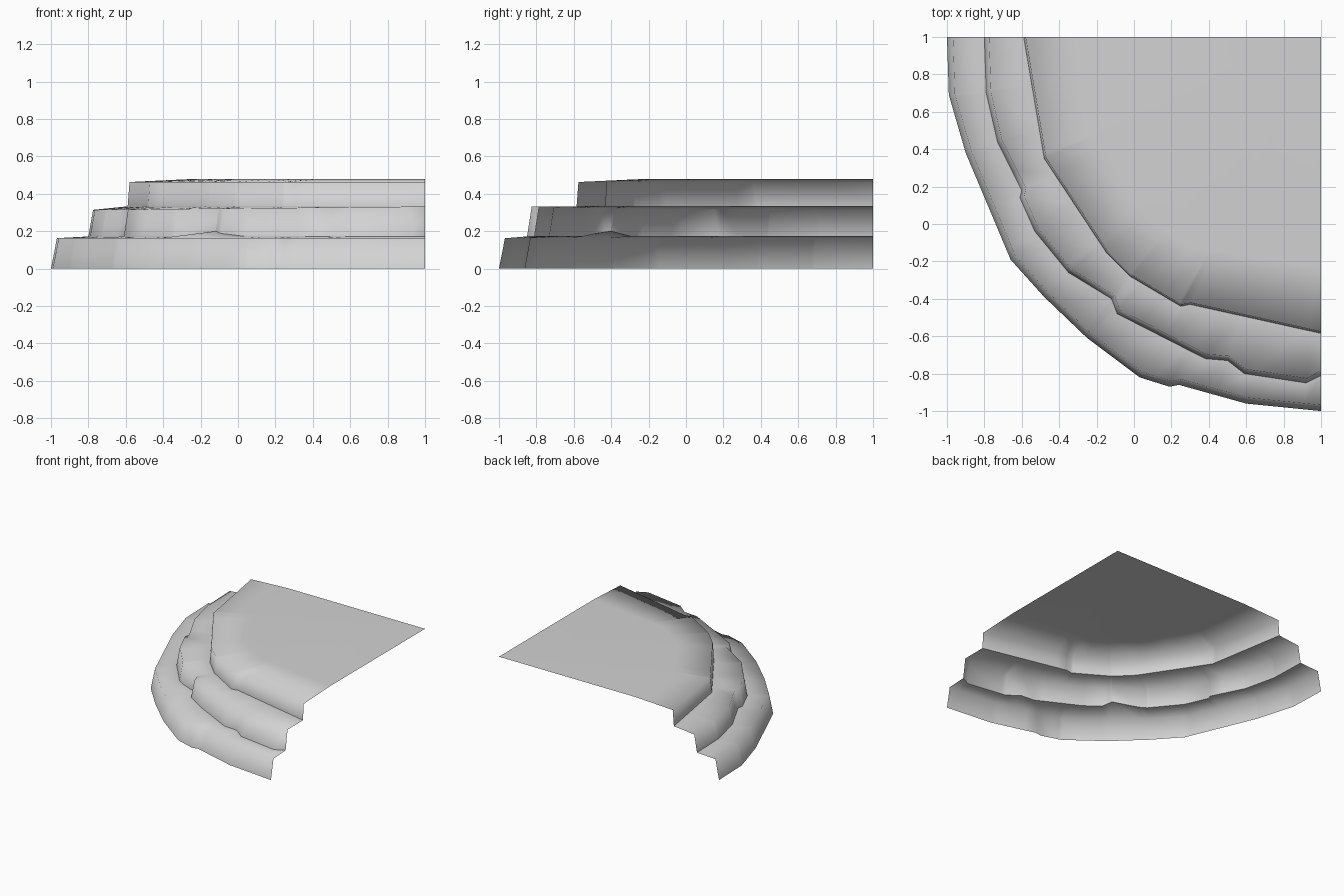
import bpy
import bmesh
import math
from mathutils import Vector

default_cube = bpy.data.objects.get("Cube")
if default_cube:
    bpy.data.objects.remove(default_cube, do_unlink=True)

# Single stone colour
stone = bpy.data.materials.new("grey stone")
stone.use_nodes = True
stone_colour = (0.65, 0.65, 0.65, 1)
stone.diffuse_color = stone_colour
stone.node_tree.nodes["Principled BSDF"].inputs["Base Color"].default_value = stone_colour

# Foot outlines of the terraces, swept from the back left to the front right
lower_foot = [(-1, 1), (-.99, .69), (-.9, .38), (-.66, -.19), (-.48, -.39), (-.25, -.61),
              (.03, -.82), (.19, -.87), (.24, -.86), (.6, -.96), (1, -1)]
middle_foot = [(-.8, 1), (-.79, .7), (-.73, .44), (-.6, .18), (-.61, .14), (-.53, -.04),
               (-.35, -.26), (-.12, -.4), (-.09, -.48), (.38, -.72), (.5, -.73),
               (.59, -.8), (.92, -.85), (1, -.81)]
upper_foot = [(-.59, 1), (-.48, .35), (-.15, -.15), (-.02, -.28), (.25, -.44),
              (.3, -.43), (1, -.585)]
plateau_edge = [(-.25, 1), (-.2, .5), (0, .1), (.3, -.13), (1, -.23)]

# All outlines are swept around the inner back corner
corner = Vector((1, 1))


def sweep_angle(point):
    return math.atan2(1 - point[1], 1 - point[0])


outlines = (lower_foot, middle_foot, upper_foot, plateau_edge)
angles = sorted({round(sweep_angle(p), 4) for line in outlines for p in line})


def point_at(outline, angle):
    """Where the ray from the corner at this angle crosses the outline."""
    ray = Vector((-math.cos(angle), -math.sin(angle)))
    for start, end in zip(outline, outline[1:]):
        if angle <= sweep_angle(end) or end == outline[-1]:
            a = Vector(start) - corner
            edge = Vector(end) - Vector(start)
            return ray * (a.cross(edge) / ray.cross(edge))


def ring(outline, height, inset=0):
    """Outline resampled at every shared angle, drawn in by the inset."""
    points = []
    for angle in angles:
        offset = point_at(outline, angle)
        flat = corner + offset * (1 - inset / offset.length)
        z = height(flat) if callable(height) else height
        points.append((flat.x, flat.y, z))
    return points


def make_terrace(name, rings, tip=None):
    """Skin neighbouring rings with quads, optionally closing on a tip."""
    bm = bmesh.new()
    rows = [[bm.verts.new(p) for p in points] for points in rings]
    for low, high in zip(rows, rows[1:]):
        for i in range(len(angles) - 1):
            bm.faces.new((low[i], low[i + 1], high[i + 1], high[i]))
    if tip:
        top = bm.verts.new(tip)
        for a, b in zip(rows[-1], rows[-1][1:]):
            bm.faces.new((a, b, top))
    for face in bm.faces:
        face.smooth = True
    mesh = bpy.data.meshes.new(name)
    bm.to_mesh(mesh)
    bm.free()
    mesh.materials.append(stone)
    obj = bpy.data.objects.new(name, mesh)
    bpy.context.collection.objects.link(obj)


def middle_foot_height(p):
    bump = max(0, 1 - (p - Vector((-.12, -.4))).length / .2)
    return .172 + .028 * bump


def middle_rim_height(p):
    return .322 + .01 * p.x


# Each terrace is a steep wall with a ledge reaching the next foot
middle_base = ring(middle_foot, middle_foot_height)
upper_base = ring(upper_foot, .333)

make_terrace("lower_terrace", [
    ring(lower_foot, 0), ring(lower_foot, .163, inset=.032), middle_base])
make_terrace("middle_terrace", [
    middle_base, ring(middle_foot, middle_rim_height, inset=.025), upper_base])
make_terrace("upper_terrace", [
    upper_base, ring(upper_foot, .463, inset=.01), ring(plateau_edge, .479)],
    tip=(1, 1, .479))
